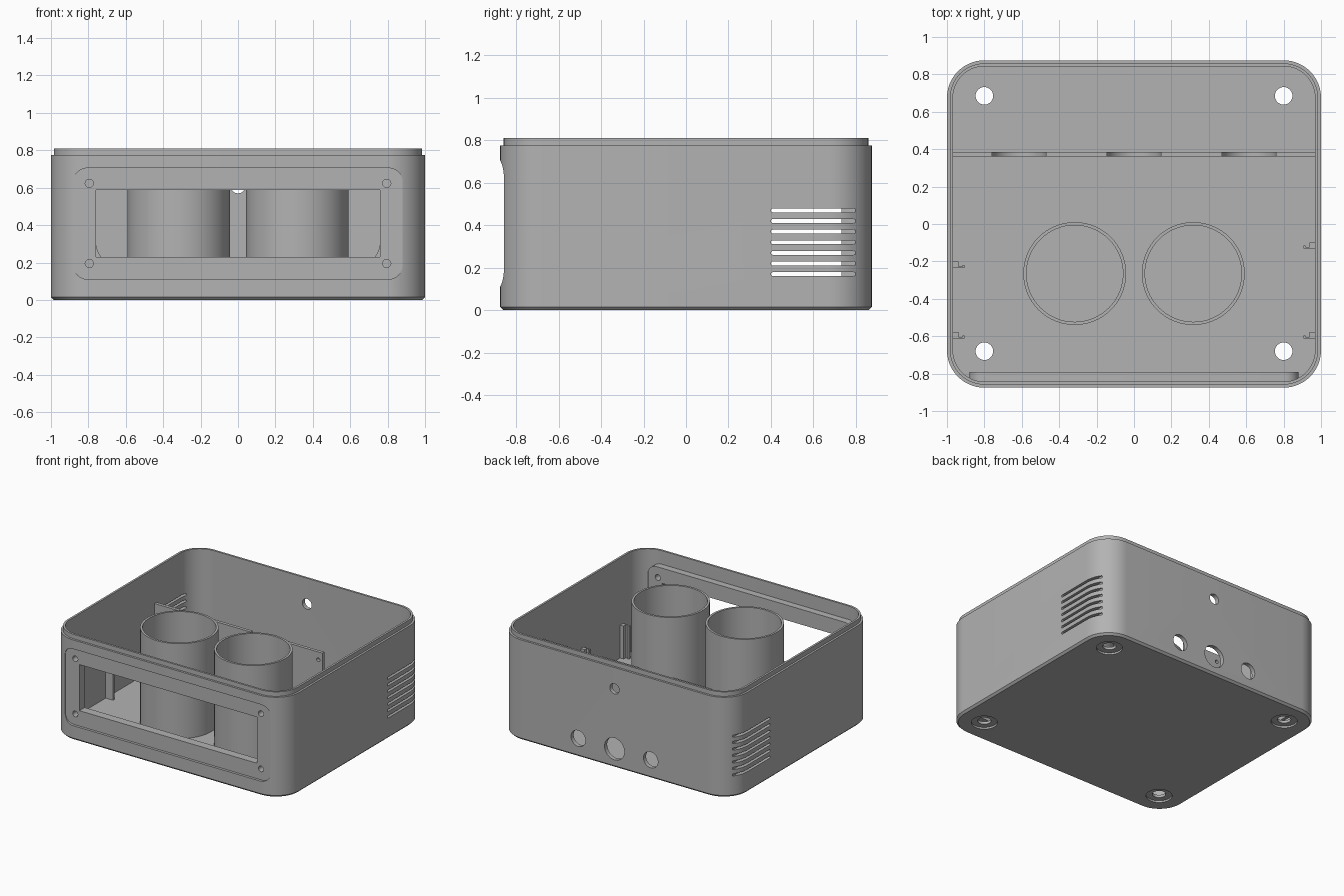
import bpy, bmesh, math
from mathutils import Matrix

if "Cube" in bpy.data.objects:
    bpy.data.objects.remove(bpy.data.objects["Cube"])

grey = bpy.data.materials.new("grey plastic")
grey.diffuse_color = (0.45, 0.45, 0.45, 1)
grey.use_nodes = True
grey.node_tree.nodes["Principled BSDF"].inputs["Base Color"].default_value = grey.diffuse_color


def make(name, bm):
    bmesh.ops.recalc_face_normals(bm, faces=bm.faces)
    me = bpy.data.meshes.new(name)
    bm.to_mesh(me)
    bm.free()
    me.materials.append(grey)
    ob = bpy.data.objects.new(name, me)
    bpy.context.collection.objects.link(ob)
    return ob


def rounded(hw, hh, r, n):
    """Outline points of a rounded rectangle centred on the origin."""
    pts = []
    for k, (sx, sy) in enumerate([(1, 1), (-1, 1), (-1, -1), (1, -1)]):
        for i in range(n + 1):
            a = math.pi / 2 * (k + i / n)
            pts.append((sx * (hw - r) + r * math.cos(a), sy * (hh - r) + r * math.sin(a)))
    return pts


def loft(bm, rings, closed=False):
    """Skin a list of point rings, capping the ends or closing the loop."""
    vs = [[bm.verts.new(p) for p in ring] for ring in rings]
    pairs = list(zip(vs, vs[1:])) + ([(vs[-1], vs[0])] if closed else [])
    for a, b in pairs:
        for i in range(len(a)):
            j = (i + 1) % len(a)
            bm.faces.new((a[i], a[j], b[j], b[i]))
    if not closed:
        bm.faces.new(vs[0])
        bm.faces.new(vs[-1])


def box(bm, x0, x1, y0, y1, z0, z1):
    loft(bm, [[(x0, y0, z), (x1, y0, z), (x1, y1, z), (x0, y1, z)] for z in (z0, z1)])


def circle(r, n=32):
    return [(r * math.cos(2 * math.pi * i / n), r * math.sin(2 * math.pi * i / n)) for i in range(n)]


def prism_y(bm, outline, cx, cz, y0, y1):
    loft(bm, [[(cx + x, y, cz + z) for x, z in outline] for y in (y0, y1)])


def prism_z(bm, outline, cx, cy, z0, z1):
    loft(bm, [[(cx + x, cy + y, z) for x, y in outline] for z in (z0, z1)])


def cut(ob, bm):
    cutter = make("cutter", bm)
    cutter.hide_render = True
    mod = ob.modifiers.new("cut", 'BOOLEAN')
    mod.operation, mod.solver, mod.object = 'DIFFERENCE', 'EXACT', cutter
    bpy.context.view_layer.objects.active = ob
    bpy.ops.object.modifier_apply(modifier=mod.name)
    bpy.data.objects.remove(cutter)


FLOOR = 0.035
PANEL = rounded(0.88, 0.297, 0.075, 8)
PANEL_Z = 0.408

# Case shell: chamfered foot, walls, stepped rim and inner floor
bm = bmesh.new()
levels = [(0.015, 0), (0, 0.015), (0, 0.775), (0.016, 0.775),
          (0.016, 0.81), (0.032, 0.81), (0.032, FLOOR)]
loft(bm, [[(x, y, z) for x, y in rounded(1 - d, 0.875 - d, 0.2 - d, 14)] for d, z in levels])
case = make("case_shell", bm)

# Front panel opening
bm = bmesh.new()
prism_y(bm, PANEL, 0, PANEL_Z, -0.95, -0.80)
cut(case, bm)

# Back wall cable holes
bm = bmesh.new()
for x, z, r in [(0, 0.145, 0.085), (-0.31, 0.143, 0.062), (0.31, 0.143, 0.062), (0, 0.61, 0.04)]:
    prism_y(bm, circle(r), x, z, 0.8, 0.95)
# Side vent slots
for s in (-1, 1):
    for i in range(7):
        z = 0.17 + i * 0.05
        outline = rounded(0.2, 0.009, 0.0085, 4)
        loft(bm, [[(s * x, 0.6 + u, z + v) for u, v in outline] for x in (0.958, 1.05)])
cut(case, bm)

# Screw holes in the floor with round recesses underneath
for r, z0, z1 in [(0.092, -0.05, 0.014), (0.047, -0.05, 0.1)]:
    bm = bmesh.new()
    for x in (-0.8, 0.8):
        for y in (-0.68, 0.685):
            prism_z(bm, circle(r), x, y, z0, z1)
    cut(case, bm)

# Recessed front panel with window and four screw holes
bm = bmesh.new()
prism_y(bm, PANEL, 0, PANEL_Z, -0.855, -0.79)
panel = make("front_panel", bm)
bm = bmesh.new()
box(bm, -0.76, 0.76, -0.95, -0.7, 0.23, 0.587)
for x in (-0.795, 0.795):
    for z in (0.195, 0.623):
        prism_y(bm, circle(0.022, 20), x, z, -0.95, -0.7)
cut(panel, bm)

# Partition with three rounded notches
bm = bmesh.new()
box(bm, -0.975, 0.975, 0.36, 0.385, FLOOR - 0.005, 0.54)
partition = make("partition", bm)
bm = bmesh.new()
notch = [(-0.145, 0.5), *[(0.145 * math.cos(a), 0.145 * math.sin(a)) for a in
         [math.pi + math.pi * i / 20 for i in range(21)]], (0.145, 0.5)]
for x in (-0.615, 0, 0.615):
    prism_y(bm, notch, x, 0.315, 0.3, 0.45)
for x in (-0.435, 0.435):
    prism_y(bm, circle(0.014, 16), x, 0.48, 0.3, 0.45)
cut(partition, bm)

# Two open round holders
holders = []
for side, s in (("left", -1), ("right", 1)):
    bm = bmesh.new()
    loft(bm, [[(s * 0.317 + x, -0.265 + y, z) for x, y in circle(r, 64)]
              for r, z in [(0.275, FLOOR - 0.005), (0.275, 0.77), (0.258, 0.77), (0.258, FLOOR - 0.005)]],
         closed=True)
    holders.append(make(side + "_round_holder", bm))

# Grooved posts along the side walls
for name, s, y in [("left_middle_post", -1, -0.218), ("left_front_post", -1, -0.595),
                   ("right_middle_post", 1, -0.115), ("right_front_post", 1, -0.595)]:
    bm = bmesh.new()
    outline = [(0.975, -0.017), (0.905, -0.017), (0.905, 0.0), (0.917, 0.0), (0.917, -0.008),
               (0.938, -0.008), (0.938, 0.017), (0.975, 0.017)]
    if s < 0:
        outline = [(-u, v) for u, v in outline]
    prism_z(bm, outline, 0, y, FLOOR - 0.005, 0.29)
    make(name, bm)

# Smooth curved walls while keeping edges crisp
for ob in (case, panel, partition, *holders):
    bpy.ops.object.select_all(action='DESELECT')
    ob.select_set(True)
    bpy.context.view_layer.objects.active = ob
    bpy.ops.object.shade_smooth_by_angle(angle=math.radians(30))
